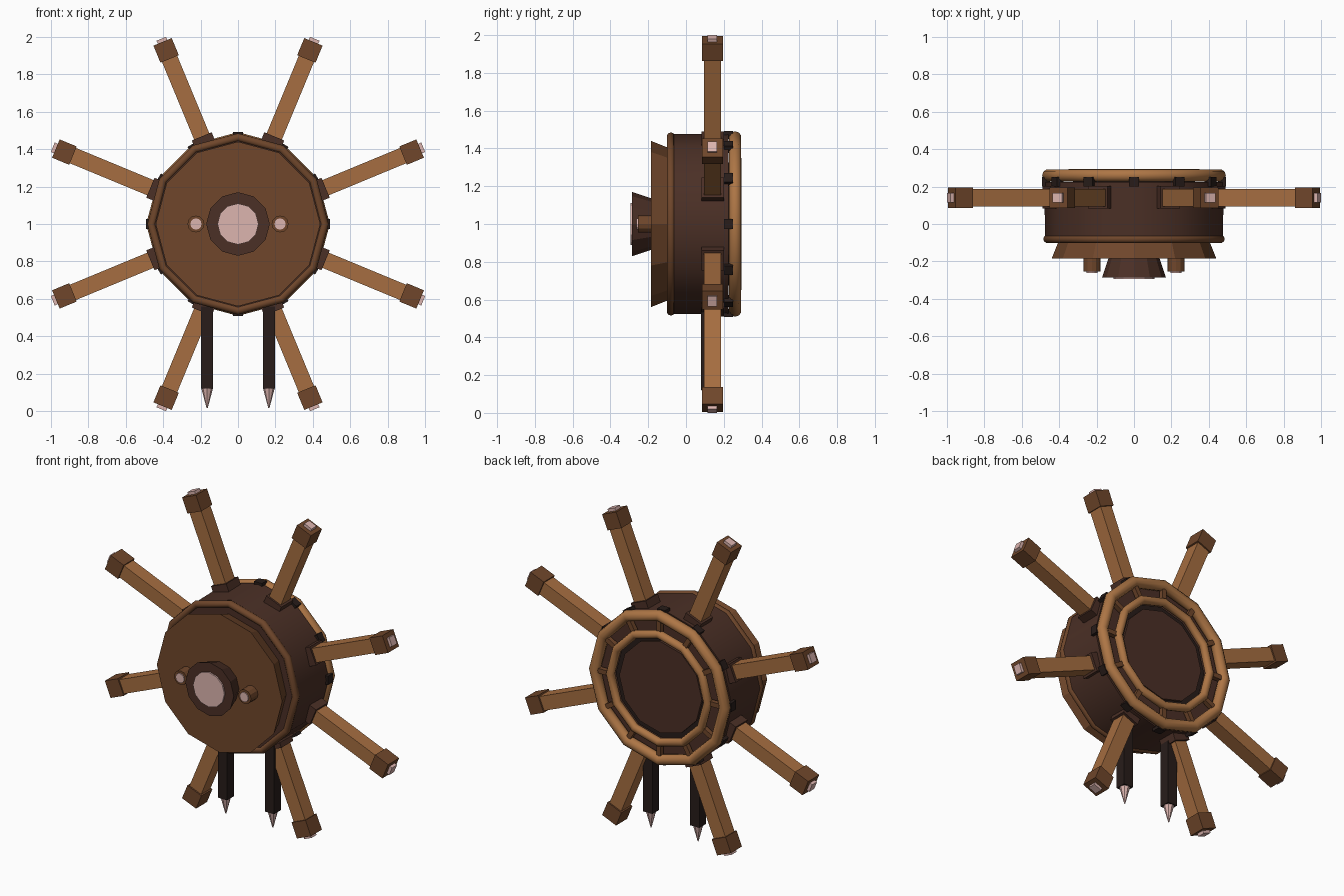
import bpy, bmesh, math
from mathutils import Matrix, Vector

if "Cube" in bpy.data.objects:
    bpy.data.objects.remove(bpy.data.objects["Cube"])


def mat(name, rgb):
    m = bpy.data.materials.new(name)
    m.diffuse_color = (*rgb, 1)
    m.use_nodes = True
    m.node_tree.nodes["Principled BSDF"].inputs["Base Color"].default_value = m.diffuse_color
    return m


WOOD = mat("light_wood", (0.38, 0.155, 0.052))
RIM = mat("rim_wood", (0.42, 0.18, 0.06))
BROWN = mat("brown", (0.16, 0.062, 0.024))
DARK = mat("dark_brown", (0.07, 0.029, 0.019))
BLACK = mat("near_black", (0.021, 0.012, 0.010))
PINK = mat("pale_pink", (0.72, 0.46, 0.43))


def finish(name, bm, material, smooth=False):
    bmesh.ops.recalc_face_normals(bm, faces=bm.faces[:])
    me = bpy.data.meshes.new(name)
    bm.to_mesh(me)
    bm.free()
    me.materials.append(material)
    ob = bpy.data.objects.new(name, me)
    bpy.context.collection.objects.link(ob)
    if smooth:
        bpy.ops.object.select_all(action='DESELECT')
        ob.select_set(True)
        bpy.context.view_layer.objects.active = ob
        bpy.ops.object.shade_smooth_by_angle(angle=math.radians(46))
    return ob


def lathe(name, profile, material, x=0, n=12, loop=False, smooth=False):
    """Revolve (radius, y) points about a y-parallel axis at z = 1."""
    bm = bmesh.new()
    rings = [[bm.verts.new((x + r * math.sin(math.tau * i / n), y,
                            1 + r * math.cos(math.tau * i / n)))
              for i in range(n)] for r, y in profile]
    pairs = list(zip(rings, rings[1:]))
    if loop:
        pairs.append((rings[-1], rings[0]))
    for a, b in pairs:
        for i in range(n):
            j = (i + 1) % n
            bm.faces.new((a[i], a[j], b[j], b[i]))
    if not loop:
        bm.faces.new(rings[0])
        bm.faces.new(rings[-1])
    return finish(name, bm, material, smooth)


def ring(name, major, minor, y, material):
    profile = [(major + minor * math.cos(math.tau * k / 10),
                y + minor * math.sin(math.tau * k / 10)) for k in range(10)]
    return lathe(name, profile, material, loop=True, smooth=True)


def radial_box(name, angle, r0, r1, width, y0, y1, material):
    """Box reaching from radius r0 to r1 of the drum at the given angle."""
    bm = bmesh.new()
    m = (Matrix.Translation((0, 0, 1)) @ Matrix.Rotation(angle, 4, 'Y')
         @ Matrix.Translation((0, (y0 + y1) / 2, (r0 + r1) / 2))
         @ Matrix.Diagonal((width, y1 - y0, r1 - r0, 1)))
    bmesh.ops.create_cube(bm, size=1, matrix=m)
    return finish(name, bm, material)


# Drum body and its rims
lathe("drum", [(0.475, -0.09), (0.48, 0.225)], DARK, smooth=True)
ring("front_rim", 0.463, 0.022, -0.08, BROWN)
ring("back_outer_rim", 0.457, 0.034, 0.26, RIM)
ring("back_inner_rim", 0.342, 0.026, 0.268, RIM)

# Front plate, central eye and side pegs
lathe("front_plate", [(0.44, -0.185), (0.40, -0.085)], BROWN)
lathe("eye_housing", [(0.17, -0.285), (0.135, -0.18)], DARK)
lathe("eye_lens", [(0.11, -0.294), (0.11, -0.28)], PINK)
for side in (-1, 1):
    lathe("peg", [(0.045, -0.255), (0.045, -0.18)], BROWN, x=side * 0.225)
    lathe("peg_lens", [(0.03, -0.262), (0.03, -0.25)], PINK, x=side * 0.225)

# Back panel
lathe("panel_seat", [(0.325, 0.22), (0.325, 0.24)], BLACK)
lathe("back_panel", [(0.29, 0.235), (0.29, 0.255)], DARK)

# Rim clips and small bridges between the back rims
for k in range(12):
    a = math.tau * k / 12
    radial_box("rim_clip", a, 0.45, 0.492, 0.055, 0.2, 0.25, BLACK)
    radial_box("rim_bridge", a, 0.345, 0.455, 0.03, 0.245, 0.275, BROWN)

# Eight radiating arms with sockets, end blocks and tips
for k in range(8):
    a = math.tau * (k + 0.5) / 8
    radial_box("arm_socket", a, 0.43, 0.507, 0.115, 0.082, 0.202, DARK)
    radial_box("arm", a, 0.45, 0.97, 0.088, 0.094, 0.186, WOOD)
    radial_box("arm_end_block", a, 0.955, 1.054, 0.106, 0.085, 0.195, BROWN)
    radial_box("arm_tip", a, 1.05, 1.072, 0.055, 0.115, 0.165, PINK)

# Two hanging legs with pointed tips
for side in (-1, 1):
    bm = bmesh.new()
    bmesh.ops.create_cube(bm, size=1, matrix=Matrix.Translation((side * 0.165, 0.114, 0.34))
                          @ Matrix.Diagonal((0.065, 0.068, 0.44, 1)))
    finish("leg", bm, BLACK)
    bm = bmesh.new()
    bmesh.ops.create_cone(bm, cap_ends=True, segments=8, radius1=0.003, radius2=0.032, depth=0.11,
                          matrix=Matrix.Translation((side * 0.165, 0.114, 0.07)))
    finish("leg_spike", bm, PINK)
